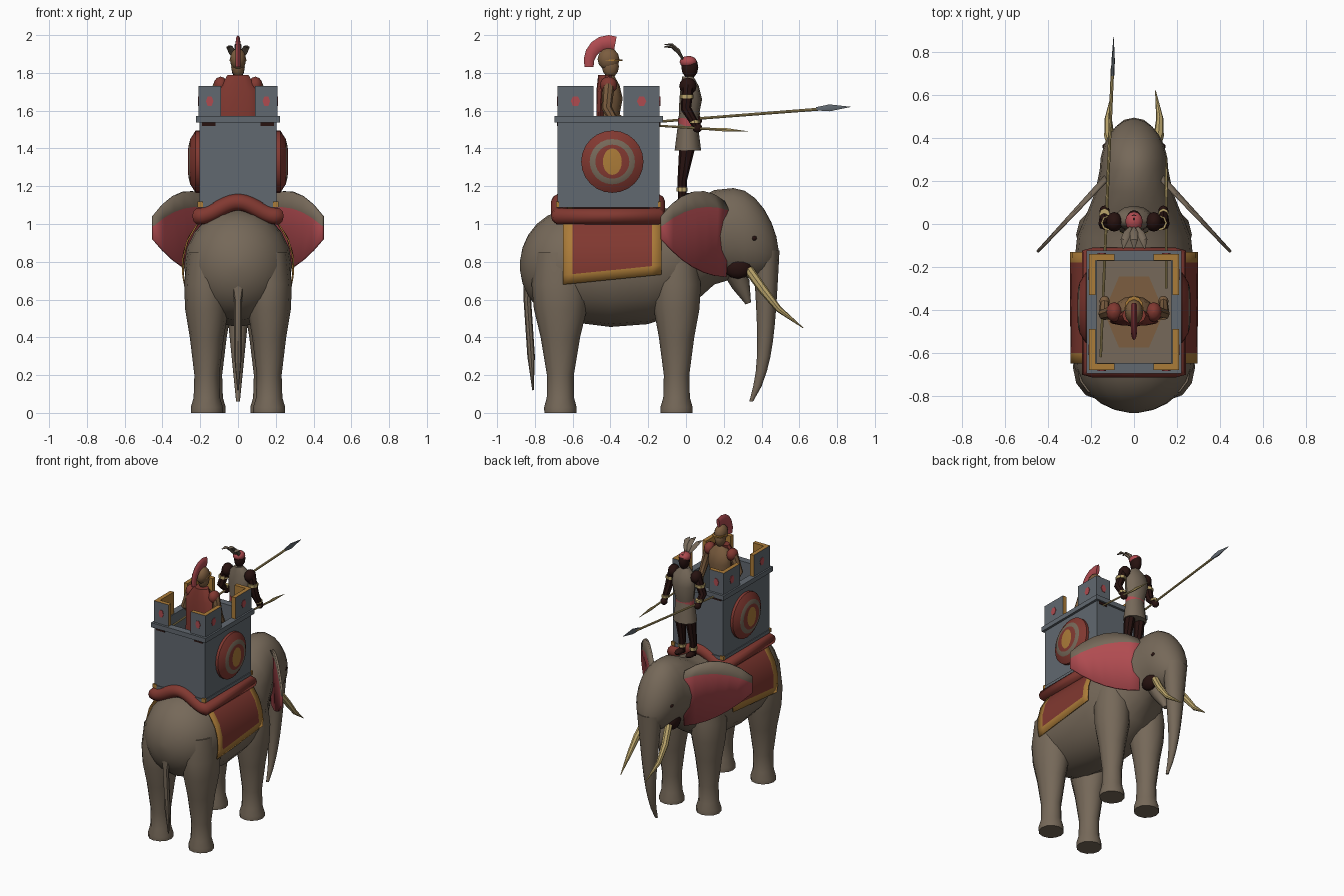
import bpy, bmesh, math
from mathutils import Vector

old = bpy.data.objects.get("Cube")
if old:
    bpy.data.objects.remove(old, do_unlink=True)


def material(name, *rgb):
    m = bpy.data.materials.new(name)
    m.use_nodes = True
    m.diffuse_color = (*rgb, 1)
    bsdf = m.node_tree.nodes["Principled BSDF"]
    bsdf.inputs["Base Color"].default_value = (*rgb, 1)
    bsdf.inputs["Roughness"].default_value = 0.8
    return m


HIDE = material("hide_taupe", .18, .14, .1)
GREY = material("slate_grey", .12, .14, .16)
RED = material("cloth_red", .22, .04, .03)
PINK = material("rose_pink", .43, .07, .08)
GOLD = material("ochre", .41, .2, .04)
IVORY = material("ivory", .5, .38, .15)
DARK = material("dark_brown", .02, .006, .005)
BRONZE = material("bronze", .2, .11, .05)
UP = Vector((0, 0, 1))
SIDES = ((1, "left"), (-1, "right"))


def build(name, verts, faces, mats, rule=None, thick=0):
    """Mesh object; rule maps a face number to a material slot."""
    me = bpy.data.meshes.new(name)
    me.from_pydata([tuple(v) for v in verts], [], faces)
    for m in mats:
        me.materials.append(m)
    if rule:
        for i, p in enumerate(me.polygons):
            p.material_index = rule(i)
    bm = bmesh.new()
    bm.from_mesh(me)
    bmesh.ops.recalc_face_normals(bm, faces=bm.faces)
    bm.to_mesh(me)
    bm.free()
    ob = bpy.data.objects.new(name, me)
    bpy.context.collection.objects.link(ob)
    if thick:
        mod = ob.modifiers.new("thickness", 'SOLIDIFY')
        mod.thickness = thick
        mod.offset = 0


def tube(name, pts, mats, n=12, axis=None, rule=None):
    """Loft ellipses (x, y, z, side radius, optional other radius) along a path."""
    verts, faces = [], []
    cs = [Vector(p[:3]) for p in pts]
    last = len(cs) - 1
    for i, p in enumerate(pts):
        t = axis or (cs[min(i + 1, last)] - cs[max(i - 1, 0)]).normalized()
        ref = Vector((0, 1, 0)) if abs(t.x) > .9 else Vector((1, 0, 0))
        side = (ref - t * ref.dot(t)).normalized()
        up = t.cross(side)
        for k in range(n):
            a = math.tau * k / n
            verts.append(cs[i] + side * p[3] * math.cos(a) + up * p[-1] * math.sin(a))
    for i in range(last):
        for k in range(n):
            j = (k + 1) % n
            faces.append((i * n + k, i * n + j, i * n + n + j, i * n + n + k))
    faces += [tuple(range(n)), tuple(range(last * n, last * n + n))]
    face_rule = (lambda q: rule(min(q // n, last - 1))) if rule else None
    build(name, verts, faces, mats if isinstance(mats, list) else [mats], face_rule)


def disc(name, start, offset, a, b, mat, n=6):
    end = Vector(start) + Vector(offset)
    tube(name, [(*start, a, b), (*end, a, b)], mat, n)


def ball(name, x, y, z, rx, ry, rz, mat):
    angles = [math.pi * (i + .05) / 6.1 for i in range(7)]
    tube(name, [(x, y, z - rz * math.cos(a), rx * math.sin(a), ry * math.sin(a)) for a in angles],
         mat, 12, UP)


def box(name, x, y, z, hx, hy, hz, mat):
    v = [(x + i * hx, y + j * hy, z + k * hz) for i in (-1, 1) for j in (-1, 1) for k in (-1, 1)]
    f = [(0, 1, 3, 2), (4, 6, 7, 5), (0, 4, 5, 1), (2, 3, 7, 6), (0, 2, 6, 4), (1, 5, 7, 3)]
    build(name, v, f, [mat])


# Elephant body: rounded rump, barrel and shoulders, rounded head
bends = [i / 4 for i in range(7)]
rump = [(0, -.6 - .28 * math.sin(a), .78, .285 * math.cos(a), .3 * math.cos(a)) for a in reversed(bends)]
barrel = [(0, -.4, .77, .285, .315), (0, -.2, .78, .28, .31), (0, -.06, .8, .265, .28),
          (0, .05, .86, .22, .27), (0, .15, .93, .18, .25)]
head = [(0, .25 + .24 * math.sin(a), .95 - .1 * math.sin(a) ** 2, .16 * math.cos(a), .24 * math.cos(a))
        for a in bends]
tube("elephant_body", rump + barrel + head, HIDE, 20, Vector((0, 1, 0)))

# Trunk tapers and curls back at the tip
steps = [i / 10 for i in range(11)]
tube("trunk", [(0, .425 - .08 * t ** 5, .86 - .8 * t, .08 * (1 - t) + .01, .06 * (1 - t) ** .7 + .01)
               for t in steps], HIDE, 12, UP)
tube("lower_jaw", [(0, .24, .78, .1, .06), (0, .29, .68, .06, .05), (0, .33, .58, .015)], HIDE)
tube("tail", [(0, -.82, .75, .05, .04), (0, -.84, .6, .02), (0, -.82, .3, .02), (0, -.81, .12, .004)], HIDE, 8)

leg_profile = [(0, .085), (.03, .085), (.08, .07), (.2, .066), (.4, .09), (.55, .115), (.68, .12), (.85, .1)]
for s, side in SIDES:
    # Legs
    for part, x, y, deepen in (("rear_leg", .165, -.665, .4), ("front_leg", .15, -.05, .1)):
        tube(f"{side}_{part}", [(s * x, y, z, r, r * (1 + deepen * z)) for z, r in leg_profile], HIDE, 12, UP)

    # Ears: rose below, hide-coloured upper band
    verts = []
    for u in (i / 6 for i in range(7)):
        top = 1.12 + .28 * u - .36 * u * u
        mid = top - .05 - .15 * u * (1 - u)
        low = .72 + .2 * u * u
        for z, forward in ((low, .01), (mid, .025), (top, 0)):
            verts.append((s * (.13 + .32 * u), .2 - .33 * u + forward * (1 - u), z))
    faces = [(i + k, i + k + 1, i + k + 4, i + k + 3) for i in range(0, 18, 3) for k in (0, 1)]
    build(f"{side}_ear", verts, faces, [PINK, HIDE], lambda i: i % 2, .014)

    # Tusk, eye and mouth corner
    tube(f"{side}_tusk", [(s * .09, .33, .76, .026), (s * .115, .41, .65, .024),
                          (s * .12, .49, .55, .017), (s * .1, .62, .45, .002)], IVORY, 8)
    ball(f"{side}_eye", s * .135, .36, .925, .012, .015, .014, DARK)
    ball(f"{side}_mouth_corner", s * .09, .275, .77, .038, .075, .06, DARK)

    # Blanket with ochre border
    verts = []
    for y in (-.65, -.6, -.4, -.18, -.13):
        low = .745 + .1 * y
        for z in [low] + [low + .05 + (1.04 - low) * k / 4 for k in range(5)]:
            verts.append((s * .294 * math.sqrt(1 - ((z - .775) / .33) ** 2), y, z))
    faces = [(c + r, c + r + 1, c + r + 7, c + r + 6) for c in range(0, 24, 6) for r in range(5)]
    build(f"{side}_blanket", verts, faces, [RED, GOLD],
          lambda i: int(i // 5 in (0, 3) or i % 5 == 0), .008)

    # Domed round shield with painted rings and an oval centre
    dome = [(s * (.264 - .04 * (r / .165) ** 4), -.39, 1.33, r, r * stretch)
            for r, stretch in ((.165, 1), (.12, 1), (.09, 1), (.05, 1.4), (.005, 1))]
    tube(f"{side}_shield", [(s * .2, -.39, 1.33, .165)] + dome, [RED, HIDE, GOLD], 24,
         None, lambda i: (0, 0, 1, 0, 2)[i])

# Cushion roll following the back
path = []
for k in range(25):
    a = math.pi * (k / 24 - .5)
    path.append((.42 * a / math.pi, -.67, 1.04 + .075 * math.cos(a) ** 2))
path += [(-x, -.155, z) for x, y, z in path]
curve = bpy.data.curves.new("cushion_roll", 'CURVE')
curve.dimensions = '3D'
curve.bevel_depth = .045
curve.bevel_resolution = 3
line = curve.splines.new('POLY')
line.points.add(len(path) - 1)
for p, co in zip(line.points, path):
    p.co = (*co, 1)
line.use_cyclic_u = True
curve.materials.append(RED)
bpy.context.collection.objects.link(bpy.data.objects.new("cushion_roll", curve))

# Tower walls, base ledge and rim: overhang, half thickness, centre and half height
MID = -.41
for part, over, t, z, h in (("wall", 0, .015, 1.32, .225), ("base", .006, .015, 1.1, .012),
                            ("rim", .017, .025, 1.555, .017)):
    w, d = .205 + over, .27 + over
    for s, side in SIDES:
        box(f"tower_{part}_{side}", s * (w - t), MID, z, t, d, h, GREY)
        end = "front" if s > 0 else "rear"
        box(f"tower_{part}_{end}", 0, MID + s * (d - t), z, w - 2 * t, t, h, GREY)
box("tower_floor", 0, MID, 1.16, .18, .25, .04, HIDE)
disc("floor_mat", (0, MID, 1.2), UP * .006, .14, .19, BRONZE)

# Corner battlements with painted badges, brackets and feet
corner = [(.21, .27), (.09, .27), (.09, .24), (.18, .24), (.18, .08), (.21, .08)]
for sx, side in SIDES:
    for sy in (1, -1):
        verts = [(sx * x, MID + sy * y, z) for z in (1.57, 1.73) for x, y in corner]
        faces = [(k, (k + 1) % 6, (k + 1) % 6 + 6, k + 6) for k in range(6)]
        faces += [tuple(range(6)), tuple(range(6, 12))]
        build(f"{side}_battlement", verts, faces, [GREY, GOLD], lambda i: int(i not in (0, 5)))
        disc(f"{side}_badge", (sx * .208, MID + sy * .175, 1.65), (sx * .005, 0, 0), .025, .03, PINK)
        edge = MID + sy * .27
        disc("end_badge", (sx * .15, edge, 1.65), (0, sy * .004, 0), .02, .03, PINK)
        box("rim_bracket", sx * .155, edge, 1.53, .035, .004, .01, DARK)
        box("corner_foot", sx * .2, edge, 1.105, .015, .008, .014, GOLD)


def figure(name, y, z, skin, shirt, skirt, sleeve):
    """Standing figure; z is the shoulder height."""
    tube(f"{name}_skirt", [(0, y, z - .34, .085, .07), (0, y, z - .18, .065, .05)], skirt, 12, UP)
    tube(f"{name}_torso", [(0, y, z - .2, .065, .05), (0, y + .015, z - .07, .088, .06),
                           (0, y + .01, z, .085, .048), (0, y, z + .05, .03)], shirt, 12, UP)
    ball(f"{name}_head", 0, y + .01, z + .1, .036, .045, .06, skin)
    for s, side in SIDES:
        ball(f"{side}_{name}_shoulder", s * .092, y, z, .038, .046, .045, sleeve)
        hand = (s * .137, y + .05, z - .2 - .02 * s)
        tube(f"{side}_{name}_arm", [(s * .1, y, z, .032), (s * .138, y - .01, z - .12, .028),
                                    (*hand, .02)], skin, 8)
        ball(f"{side}_{name}_hand", *hand, .024, .026, .026, skin)
        tube(f"{side}_{name}_leg", [(s * .045, y - .03, z - .6, .022), (s * .045, y - .03, z - .5, .025),
                                    (s * .042, y, z - .3, .038, .045)], skin, 8, UP)
        ball(f"{side}_{name}_foot", s * .045, y, z - .585, .025, .05, .02, skin)


# Soldier in the tower, with cape and crested helmet
figure("soldier", MID, 1.735, BRONZE, BRONZE, BRONZE, RED)
tube("soldier_cape", [(0, MID - .045, 1.3, .115, .02), (0, MID - .045, 1.57, .105, .02),
                      (0, MID - .04, 1.7, .108, .025), (0, MID - .015, 1.79, .055, .04)], RED, 12, UP)
ball("soldier_helmet", 0, MID, 1.872, .043, .058, .06, BRONZE)
disc("helmet_brim", (0, MID + .015, 1.862), UP * .01, .045, .06, GOLD, 12)
arc = [math.radians(20 * i - 10) for i in range(7)]
tube("helmet_crest", [(0, MID - .105 * math.cos(a), 1.85 + .112 * math.sin(a), .013, .026 + .012 * math.sin(a))
                      for a in arc], PINK, 8)

# Driver standing on the neck, with feathers and bands
figure("driver", .01, 1.73, DARK, HIDE, HIDE, DARK)
disc("driver_belt", (0, .01, 1.52), UP * .04, .069, .052, PINK, 12)
ball("driver_headband", 0, .012, 1.858, .041, .046, .032, PINK)
for s in (-1, 0, 1):
    tip = 1.95 - .012 * abs(s)
    tube("feather", [(s * .014, -.015, 1.87, .007), (s * .03, -.04, tip - .03, .019, .009),
                     (s * .045, -.075, tip, .018, .008), (s * .05, -.115, tip, .003)], HIDE, 6)
for s, side in SIDES:
    disc(f"{side}_arm_band", (s * .12, .005, 1.665), UP * .02, .034, .036, IVORY, 8)
    disc(f"{side}_wrist_band", (s * .137, .045, 1.555 - .02 * s), UP * .016, .025, .028, IVORY, 8)
    disc(f"{side}_ankle_band", (s * .045, -.02, 1.172), UP * .02, .027, .029, IVORY, 8)

# Spears
tube("long_spear_shaft", [(-.155, -.62, 1.505, .006), (-.1, .73, 1.61, .008)], IVORY, 8)
tube("long_spear_head", [(-.1, .69, 1.61, .008, .01), (-.097, .76, 1.615, .008, .021),
                         (-.095, .87, 1.62, .001)], GREY, 6)
tube("short_spear", [(.15, -.3, 1.53, .005), (.15, .17, 1.5, .007)], IVORY, 8)
tube("short_spear_head", [(.15, .15, 1.5, .007), (.15, .2, 1.5, .008, .011), (.15, .33, 1.49, .001)], IVORY, 6)

# Smooth shading with sharp edges kept
bpy.ops.object.select_all(action='DESELECT')
for ob in bpy.context.collection.objects:
    if ob.type == 'MESH':
        ob.select_set(True)
        bpy.context.view_layer.objects.active = ob
bpy.ops.object.shade_smooth_by_angle(angle=math.radians(40))
